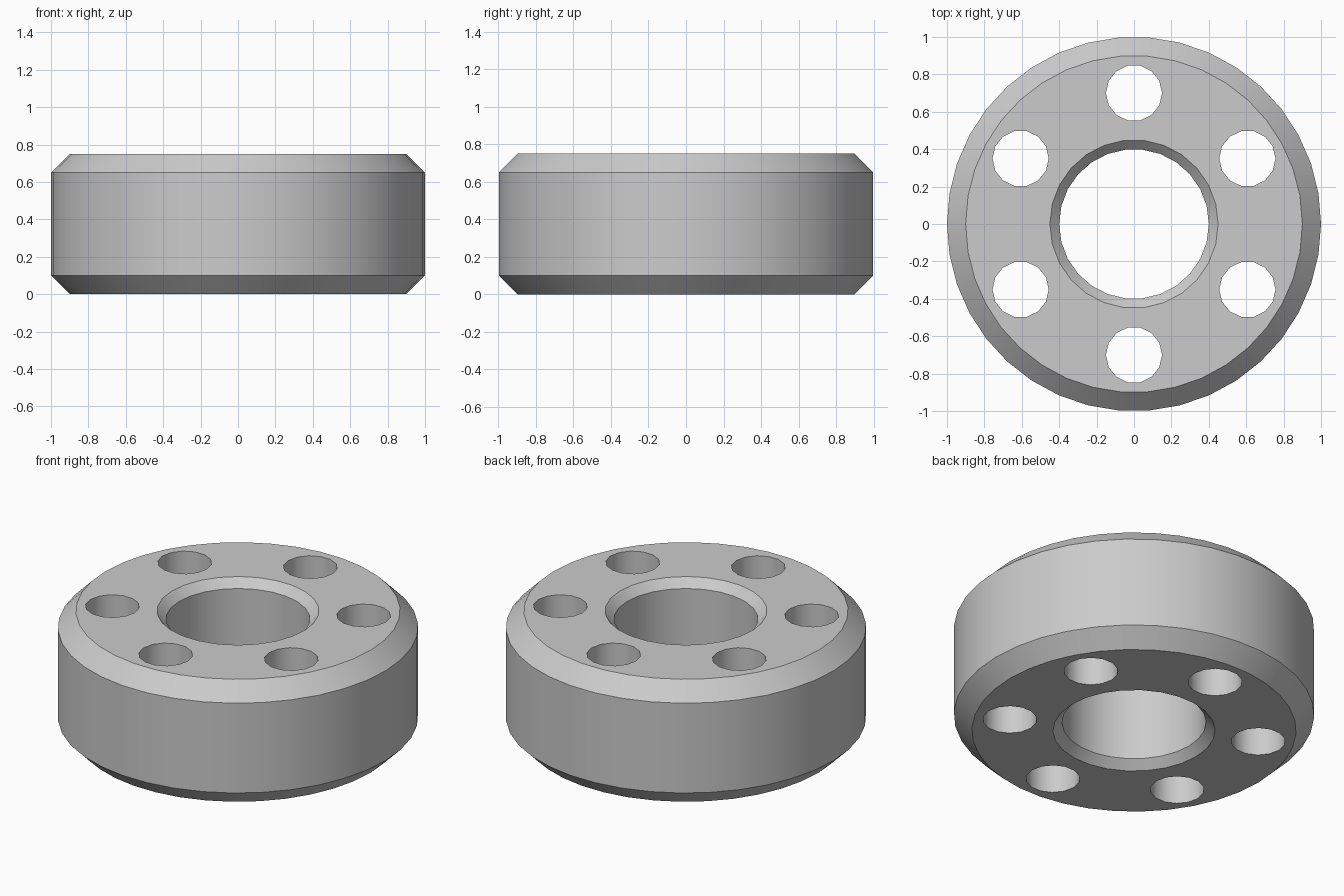
import bpy, bmesh, math

cube = bpy.data.objects.get("Cube")
if cube:
    bpy.data.objects.remove(cube, do_unlink=True)

HEIGHT = 0.75

grey = bpy.data.materials.new("plain grey")
grey.use_nodes = True
grey.diffuse_color = (0.6, 0.6, 0.6, 1)
grey.node_tree.nodes["Principled BSDF"].inputs["Base Color"].default_value = (0.6, 0.6, 0.6, 1)

bm = bmesh.new()


def wall(profile, sides, cx=0, cy=0):
    """Skin a stack of (radius, height) rings into a round wall."""
    rings = []
    for r, z in profile:
        rings.append([bm.verts.new((cx + r * math.cos(math.tau * i / sides),
                                    cy + r * math.sin(math.tau * i / sides), z))
                      for i in range(sides)])
    for low, high in zip(rings, rings[1:]):
        for i in range(sides):
            j = (i + 1) % sides
            bm.faces.new((low[i], low[j], high[j], high[i]))


def chamfered(radius, edge_radius):
    """Profile of a straight wall with a 45 degree chamfer at both ends."""
    c = abs(radius - edge_radius)
    return [(edge_radius, 0), (radius, c), (radius, HEIGHT - c), (edge_radius, HEIGHT)]


# Outer rim and central bore
wall(chamfered(1.0, 0.9), 38)
wall(chamfered(0.4, 0.45), 26)

# Ring of six through holes
for k in range(6):
    a = math.radians(30 + 60 * k)
    wall([(0.15, 0), (0.15, HEIGHT)], 14, 0.7 * math.cos(a), 0.7 * math.sin(a))

# Flat end faces around the openings
boundary = [e for e in bm.edges if e.is_boundary]
for z, up in ((0, -1), (HEIGHT, 1)):
    loops = [e for e in boundary if abs(e.verts[0].co.z - z) < 0.001]
    bmesh.ops.triangle_fill(bm, edges=loops, use_beauty=True, normal=(0, 0, up))
bmesh.ops.recalc_face_normals(bm, faces=bm.faces)

mesh = bpy.data.meshes.new("drilled_ring")
bm.to_mesh(mesh)
bm.free()
mesh.materials.append(grey)
ring = bpy.data.objects.new("drilled_ring", mesh)
bpy.context.collection.objects.link(ring)

bpy.ops.object.select_all(action="DESELECT")
ring.select_set(True)
bpy.context.view_layer.objects.active = ring
bpy.ops.object.shade_smooth_by_angle(angle=math.radians(30))
